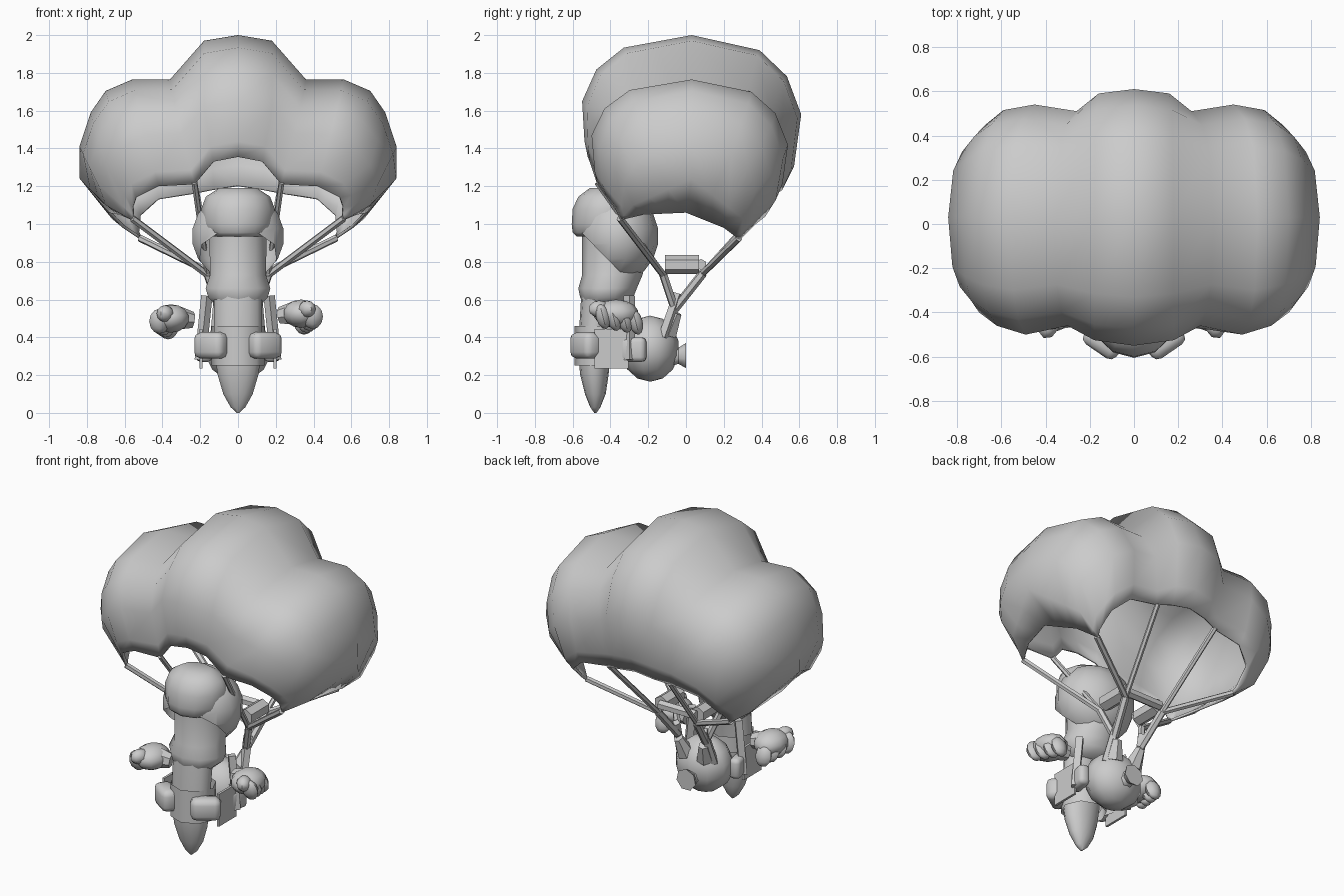
import bpy, bmesh, math
from mathutils import Vector, Matrix

if "Cube" in bpy.data.objects:
    bpy.data.objects.remove(bpy.data.objects["Cube"])

grey = bpy.data.materials.new("plain grey")
grey.diffuse_color = (0.6, 0.6, 0.6, 1)
grey.use_nodes = True
grey.node_tree.nodes["Principled BSDF"].inputs["Base Color"].default_value = grey.diffuse_color


def finish(name, bm, angle=50):
    bmesh.ops.remove_doubles(bm, verts=bm.verts, dist=0.0005)
    bmesh.ops.recalc_face_normals(bm, faces=bm.faces)
    me = bpy.data.meshes.new(name)
    bm.to_mesh(me)
    bm.free()
    me.materials.append(grey)
    ob = bpy.data.objects.new(name, me)
    bpy.context.collection.objects.link(ob)
    bpy.ops.object.select_all(action='DESELECT')
    ob.select_set(True)
    bpy.context.view_layer.objects.active = ob
    bpy.ops.object.shade_smooth_by_angle(angle=math.radians(angle))
    return ob


def grid(bm, rows, closed=False):
    vs = [[bm.verts.new(p) for p in r] for r in rows]
    n = len(rows[0])
    for a, b in zip(vs, vs[1:]):
        for j in range(n if closed else n - 1):
            k = (j + 1) % n
            bm.faces.new((a[j], a[k], b[k], b[j]))
    return vs


def column(name, sections, n=12, caps=True, angle=50):
    """Stack of ellipses: z, y centre, x radius, y radius."""
    bm = bmesh.new()
    rows = [[(rx * math.sin(2 * math.pi * i / n), yc - ry * math.cos(2 * math.pi * i / n), z)
             for i in range(n)] for z, yc, rx, ry in sections]
    vs = grid(bm, rows, True)
    if caps:
        bm.faces.new(vs[0])
        bm.faces.new(vs[-1])
    return finish(name, bm, angle)


def blob(bm, c, r, rot=(0, 0, 0), u=10, v=7):
    m = (Matrix.Translation(c) @ Matrix.Rotation(rot[2], 4, 'Z') @ Matrix.Rotation(rot[1], 4, 'Y')
         @ Matrix.Rotation(rot[0], 4, 'X') @ Matrix.Diagonal((*r, 1)))
    bmesh.ops.create_uvsphere(bm, u_segments=u, v_segments=v, radius=1, matrix=m)


def bar(bm, a, b, r1, r2=None, n=6):
    a, b = Vector(a), Vector(b)
    d = b - a
    m = Matrix.Translation((a + b) / 2) @ d.to_track_quat('Z', 'Y').to_matrix().to_4x4()
    bmesh.ops.create_cone(bm, cap_ends=True, segments=n, radius1=r1,
                          radius2=r1 if r2 is None else r2, depth=d.length, matrix=m)


def box(name, c, size, turn=0, bevel=0.0):
    bm = bmesh.new()
    m = Matrix.Translation(c) @ Matrix.Rotation(turn, 4, 'Z') @ Matrix.Diagonal((*size, 1))
    bmesh.ops.create_cube(bm, size=1, matrix=m)
    if bevel:
        bmesh.ops.bevel(bm, geom=bm.edges[:], offset=bevel, segments=2, affect='EDGES', profile=0.5)
    return finish(name, bm)


# Canopy: half ribs from the centre outwards (front rim, front, top, back, back rim)
ribs = [
    [(0, -.52, 1.355), (0, -.55, 1.65), (0, .03, 2.0), (0, .61, 1.58), (0, .52, 1.2)],
    [(.13, -.51, 1.33), (.18, -.525, 1.62), (.18, .03, 1.97), (.16, .59, 1.56), (.13, .51, 1.18)],
    [(.23, -.47, 1.21), (.30, -.46, 1.48), (.36, .03, 1.765), (.26, .51, 1.46), (.23, .48, 1.16)],
    [(.42, -.46, 1.2), (.49, -.5, 1.47), (.56, .03, 1.765), (.45, .54, 1.42), (.42, .47, 1.13)],
    [(.54, -.42, 1.14), (.62, -.46, 1.4), (.70, .03, 1.705), (.59, .515, 1.35), (.52, .42, 1.04)],
    [(.56, -.38, 1.09), (.70, -.40, 1.31), (.78, .03, 1.59), (.67, .45, 1.26), (.525, .37, 1.0)],
    [(.56, -.36, 1.05), (.74, -.33, 1.21), (.84, .03, 1.41), (.72, .37, 1.18), (.53, .32, .95)],
    [(.56, -.35, 1.02), (.70, -.28, 1.1), (.838, .03, 1.24), (.67, .3, 1.03), (.52, .29, .92)],
    [(.56, -.35, 1.02), (.63, -.22, 1.05), (.69, 0, 1.06), (.61, .2, .98), (.52, .28, .92)],
]


def shoulder(side, top, fy, fz):
    s, t = Vector(side), Vector(top)
    return (s.x + (t.x - s.x) * fz, t.y + (s.y - t.y) * fy, s.z + (t.z - s.z) * fz)


def hem(rim, side, i):
    r, s = Vector(rim), Vector(side)
    p = r.lerp(s, .28)
    if i < 7:
        p.y += (s.y - r.y) * .3
    return tuple(p)


rows = []
for i, (f, fm, a, b, br) in enumerate(ribs):
    lo, hi = ((.87, .48), (.62, .81)) if i < 7 else ((.72, .28), (.4, .6))
    rows.append([f, hem(f, fm, i), fm, shoulder(fm, a, *lo), shoulder(fm, a, *hi), a,
                 shoulder(b, a, *hi), shoulder(b, a, *lo), b, hem(br, b, i), br])
bm = bmesh.new()
grid(bm, [[(-x, y, z) for x, y, z in r] for r in rows[:0:-1]] + rows)
canopy = finish("canopy", bm, 75)
if sum(p.normal.z * p.area for p in canopy.data.polygons) < 0:
    canopy.data.flip_normals()
sol = canopy.modifiers.new("cloth", 'SOLIDIFY')
sol.thickness = 0.015
sol.offset = -1

# Lines, harness frame and risers
lines, frame, risers = bmesh.new(), bmesh.new(), bmesh.new()
for s in (-1, 1):
    front, back = (s * .16, -.12, .73), (s * .14, .09, .74)
    bar(lines, front, (s * .56, -.35, 1.03), .019)
    bar(lines, front, (s * .23, -.47, 1.22), .016)
    bar(lines, back, (s * .52, .28, .925), .019)
    bar(lines, back, (s * .22, .48, 1.17), .016)
    bar(frame, (s * .13, -.11, .785), (s * .13, .07, .785), .05)
    bar(risers, front, (s * .1, -.06, .55), .022)
    bar(risers, back, (s * .1, -.06, .55), .024)
    bar(risers, (s * .1, -.04, .63), (s * .12, -.12, .4), .028, n=4)
    # shoulder straps down to the belt
    bar(risers, (s * .165, -.3, .62), (s * .2, -.3, .28), .03, n=4)
bar(frame, (-.13, .08, .785), (.13, .08, .785), .03)
finish("suspension_lines", lines)
finish("harness_frame", frame)
finish("risers", risers)

# Pointed body and face
column("pointed_body", [(0, -.48, .006, .006), (.03, -.48, .04, .027), (.1, -.48, .08, .055),
                        (.2, -.485, .11, .075), (.3, -.485, .125, .085), (.45, -.48, .13, .085),
                        (.62, -.46, .13, .095)], 14)
column("face", [(.57, -.43, .12, .11), (.61, -.42, .165, .14), (.66, -.415, .18, .155),
                (.73, -.39, .155, .16), (.95, -.365, .16, .185)], 10)

# Helmet cut diagonally at the face, with a peaked front
bm = bmesh.new()
blob(bm, (0, -.36, .935), (.25, .215, .24), u=14, v=9)
bmesh.ops.bisect_plane(bm, geom=bm.verts[:] + bm.edges[:] + bm.faces[:], plane_co=(0, -.55, .95),
                       plane_no=(0, -.71, -.70), clear_outer=True)
finish("helmet", bm, 60)
column("helmet_front", [(.935, -.42, .15, .16), (.955, -.42, .175, .18), (1.0, -.42, .19, .185),
                        (1.08, -.415, .195, .185), (1.145, -.425, .17, .145),
                        (1.19, -.43, .1, .08)], 12, True, 60)

# Belt with band and pouches
column("belt", [(.29, -.39, .185, .175), (.41, -.39, .185, .175)], 12, False)
column("front_band", [(.25, -.46, .14, .13), (.46, -.46, .14, .13)], 8, False)
for s in (-1, 1):
    box("side_plate", (s * .195, -.395, .34), (.015, .18, .21))
    box("front_pouch", (s * .14, -.53, .357), (.18, .11, .14), s * .6, .035)
    box("rear_pouch", (s * .18, -.28, .335), (.07, .14, .13), -s * .2, .025)

# Bag on the back with tied corners
bm = bmesh.new()
blob(bm, (0, -.19, .34), (.185, .155, .175), u=10, v=7)
bar(bm, (0, -.12, .3), (0, -.04, .3), .07, .045, 7)
bar(bm, (0, -.04, .3), (0, 0, .3), .045, .07, 7)
for s in (-1, 1):
    bar(bm, (s * .07, -.1, .42), (s * .09, -.05, .53), .055, .03, 6)
finish("back_bag", bm)

# Floating gloves
for s in (-1, 1):
    cx, cz = (.335, .525) if s > 0 else (-.355, .5)
    bm = bmesh.new()
    blob(bm, (cx, -.37, cz), (.1, .12, .075))
    for i in range(4):
        blob(bm, (cx + s * (.06 - .015 * i), -.44 + .058 * i, cz - .015 - .01 * i), (.055, .037, .068),
             (.25, 0, 0), 8, 6)
    blob(bm, (cx + s * .03, -.46, cz + .025), (.045, .06, .045), (0, 0, s * .4), 8, 6)
    bar(bm, (cx - s * .04, -.36, cz), (cx - s * .115, -.34, cz - .01), .065, .045, 7)
    finish("glove", bm)
